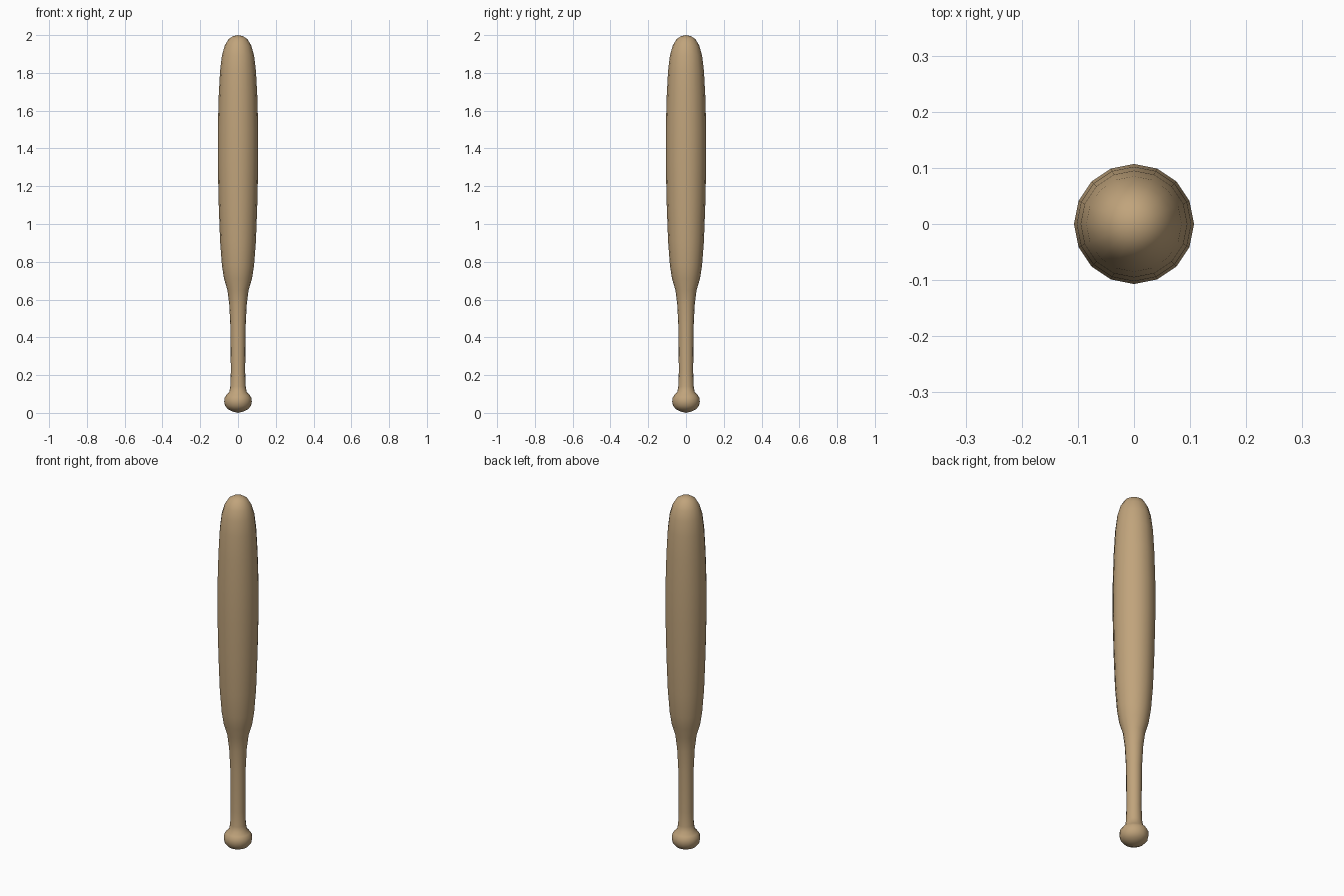
import bpy, bmesh, math

if "Cube" in bpy.data.objects:
    bpy.data.objects.remove(bpy.data.objects["Cube"])

SIDES = 16

# Pale wood
wood = bpy.data.materials.new("pale_wood")
wood.diffuse_color = (0.53, 0.37, 0.20, 1)
wood.use_nodes = True
wood.node_tree.nodes["Principled BSDF"].inputs["Base Color"].default_value = wood.diffuse_color

# Bat outline as (radius, height), from knob to tip
profile = [
    (0.030, 0.008), (0.053, 0.019), (0.069, 0.038), (0.073, 0.058), (0.072, 0.078),
    (0.062, 0.094), (0.046, 0.112), (0.041, 0.14), (0.038, 0.22), (0.040, 0.45),
    (0.046, 0.57), (0.056, 0.65), (0.074, 0.71), (0.085, 0.78), (0.095, 0.91),
    (0.102, 1.10), (0.107, 1.32), (0.107, 1.50), (0.102, 1.68), (0.095, 1.81),
    (0.085, 1.893), (0.070, 1.945), (0.049, 1.98), (0.025, 1.995),
]

bm = bmesh.new()
rings = []
for r, z in profile:
    rings.append([bm.verts.new((r * math.cos(2 * math.pi * i / SIDES),
                                r * math.sin(2 * math.pi * i / SIDES), z))
                  for i in range(SIDES)])

# Walls
for a, b in zip(rings, rings[1:]):
    for i in range(SIDES):
        j = (i + 1) % SIDES
        bm.faces.new((a[i], a[j], b[j], b[i]))

# Rounded ends
bottom = bm.verts.new((0, 0, 0))
tip = bm.verts.new((0, 0, 2))
for i in range(SIDES):
    j = (i + 1) % SIDES
    bm.faces.new((bottom, rings[0][j], rings[0][i]))
    bm.faces.new((tip, rings[-1][i], rings[-1][j]))

for f in bm.faces:
    f.smooth = True
mesh = bpy.data.meshes.new("bat")
bm.to_mesh(mesh)
bm.free()
mesh.materials.append(wood)
bat = bpy.data.objects.new("bat", mesh)
bpy.context.collection.objects.link(bat)
